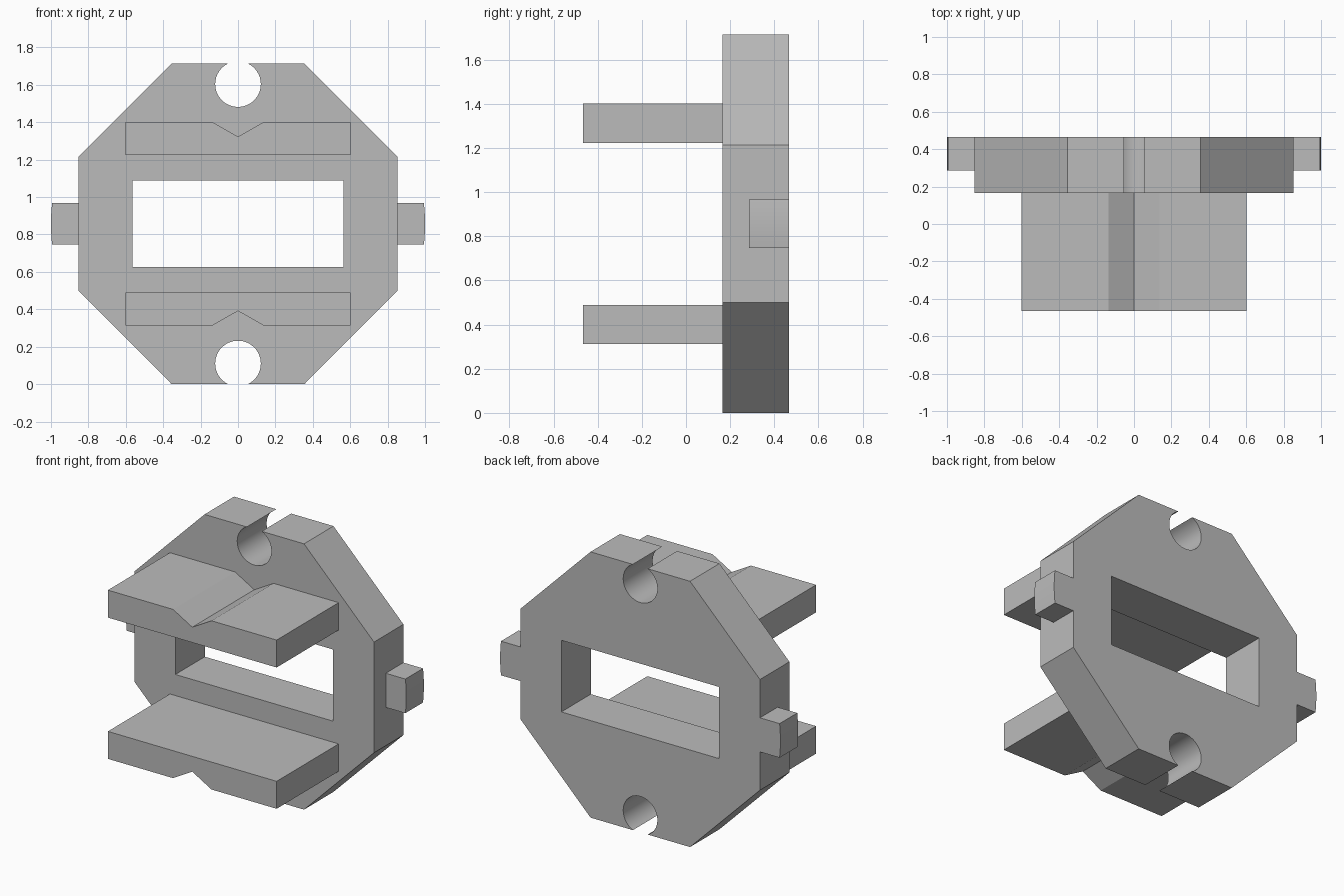
import bpy
from math import sin, cos, asin, pi

cube = bpy.data.objects.get("Cube")
if cube:
    bpy.data.objects.remove(cube, do_unlink=True)

grey = bpy.data.materials.new("plain_grey")
grey.use_nodes = True
colour = (0.5, 0.5, 0.5, 1)
grey.diffuse_color = colour
grey.node_tree.nodes["Principled BSDF"].inputs["Base Color"].default_value = colour

MID = 0.857           # height of the centre line, outlines are drawn around it
BACK, PLATE_FRONT = 0.466, 0.166


def prism(name, outlines, y_front, y_back):
    """Fill closed x-z outlines (inner ones become holes) and extrude along y."""
    curve = bpy.data.curves.new(name, "CURVE")
    curve.dimensions = "2D"
    curve.fill_mode = "BOTH"
    curve.extrude = (y_back - y_front) / 2
    for outline in outlines:
        spline = curve.splines.new("POLY")
        spline.points.add(len(outline) - 1)
        for point, (x, z) in zip(spline.points, outline):
            point.co = (x, z, 0, 1)
        spline.use_cyclic_u = True
        spline.use_smooth = False
    curve.materials.append(grey)
    obj = bpy.data.objects.new(name, curve)
    bpy.context.collection.objects.link(obj)
    obj.rotation_euler.x = pi / 2
    obj.location = (0, (y_front + y_back) / 2, MID)
    bpy.ops.object.select_all(action="DESELECT")
    obj.select_set(True)
    bpy.context.view_layer.objects.active = obj
    bpy.ops.object.convert(target="MESH")
    obj = bpy.context.view_layer.objects.active
    obj.name = name
    bpy.ops.object.mode_set(mode="EDIT")
    bpy.ops.mesh.select_all(action="SELECT")
    bpy.ops.mesh.remove_doubles(threshold=0.0005)
    bpy.ops.mesh.normals_make_consistent(inside=False)
    bpy.ops.object.mode_set(mode="OBJECT")
    bpy.ops.object.shade_smooth_by_angle(angle=pi / 9)
    return obj


# Octagonal plate: one quarter, with half an open screw hole, mirrored twice
RADIUS, HOLE_Z, STEPS = 0.122, 0.747, 20
lip = pi - asin((MID - HOLE_Z) / RADIUS) + pi / 2 - pi / 2
sweep = pi / 2 + asin((MID - HOLE_Z) / RADIUS)
quarter = []
for i in range(STEPS):
    a = sweep * (i + 0.5) / (STEPS - 0.5)
    quarter.append((RADIUS * sin(a), HOLE_Z - RADIUS * cos(a)))
    if i == STEPS - 1:
        quarter[-1] = (RADIUS * sin(sweep), MID)
quarter += [(0.355, MID), (0.854, 0.357)]
right_half = quarter + [(x, -z) for x, z in reversed(quarter)]
outline = right_half + [(-x, z) for x, z in reversed(right_half)]
window = [(-0.563, -0.231), (0.563, -0.231), (0.563, 0.231), (-0.563, 0.231)]
prism("plate", [outline, window], PLATE_FRONT, BACK)

# Side tabs with gently rounded ends
for side, name in ((1, "left_tab"), (-1, "right_tab")):
    half = 0.11
    tip = [(cos(a), sin(a)) for a in (asin(half) * i / 4 for i in range(-4, 5))]
    shape = [(0.854, -half)] + tip + [(0.854, half)]
    prism(name, [[(side * x, z) for x, z in shape]], 0.286, BACK)

# Shelves with a shallow V groove on the outer face
shelf = [(-0.602, 0.367), (0.602, 0.367), (0.602, 0.544), (0.137, 0.544),
         (0, 0.466), (-0.137, 0.544), (-0.602, 0.544)]
for side, name in ((1, "upper_shelf"), (-1, "lower_shelf")):
    prism(name, [[(x, side * z) for x, z in shelf]], -0.466, PLATE_FRONT)
